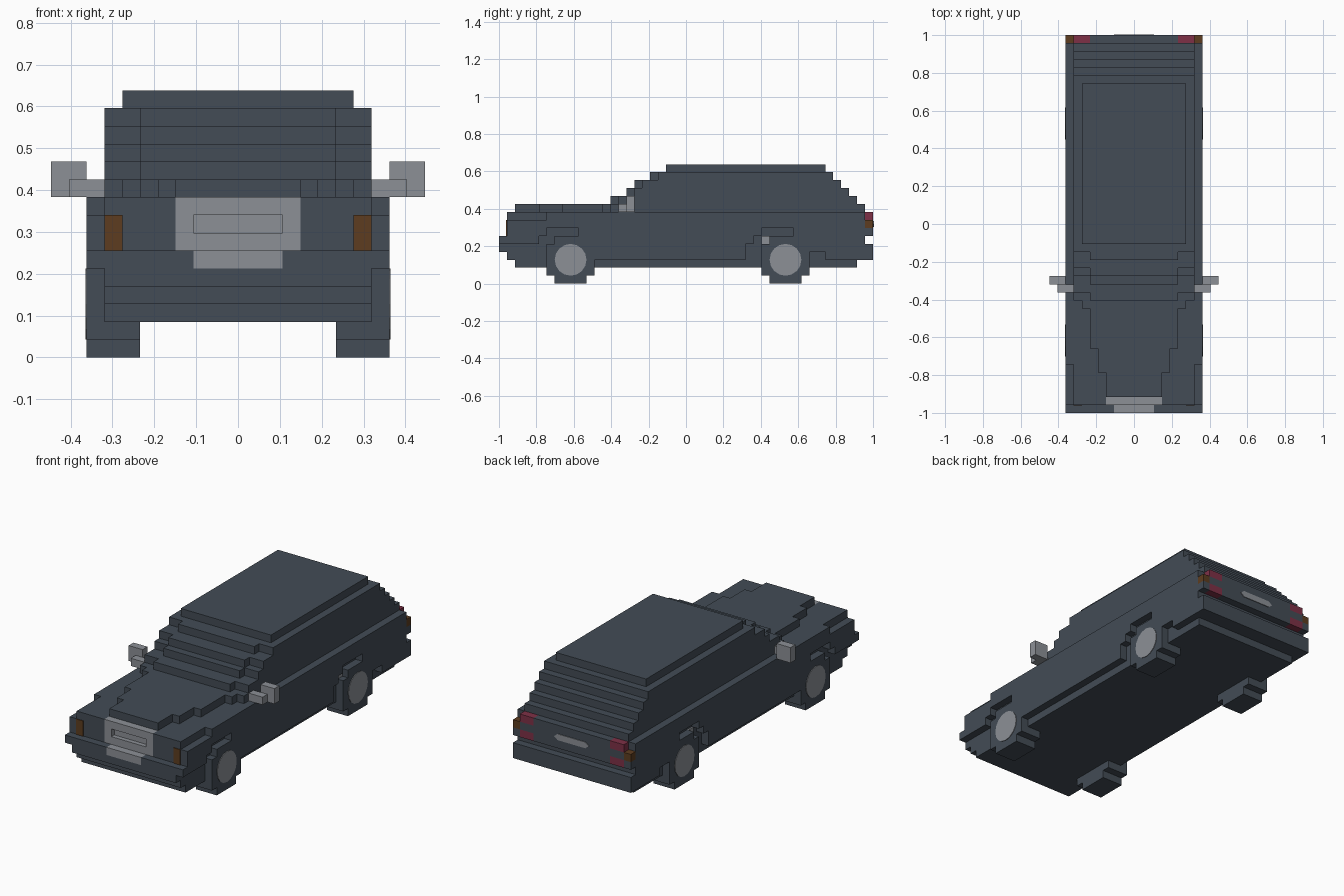
import bpy, bmesh, math
from mathutils import Matrix, Vector

if "Cube" in bpy.data.objects:
    bpy.data.objects.remove(bpy.data.objects["Cube"])

V = 2 / 47  # block size; x is counted from the middle, y from the nose, z from the ground


def material(name, rgb):
    m = bpy.data.materials.new(name)
    m.use_nodes = True
    m.diffuse_color = (*rgb, 1)
    m.node_tree.nodes["Principled BSDF"].inputs["Base Color"].default_value = (*rgb, 1)
    return m


SLATE = material("slate_paint", (0.056, 0.072, 0.092))
GREY = material("light_grey", (0.262, 0.279, 0.305))
AMBER = material("amber_brown", (0.11, 0.046, 0.014))
RED = material("tail_red", (0.21, 0.03, 0.062))


def finish(name, bm, mat):
    bmesh.ops.recalc_face_normals(bm, faces=bm.faces[:])
    me = bpy.data.meshes.new(name)
    bm.to_mesh(me)
    bm.free()
    me.materials.append(mat)
    ob = bpy.data.objects.new(name, me)
    bpy.context.collection.objects.link(ob)
    return ob


def blocks(name, mat, boxes, mirror=False):
    """One object from boxes (x0, x1, y0, y1, z0, z1) given in block units."""
    bm = bmesh.new()
    for x0, x1, y0, y1, z0, z1 in boxes:
        for a, b in ([(x0, x1), (-x1, -x0)] if mirror else [(x0, x1)]):
            size = Vector((b - a, y1 - y0, z1 - z0)) * V
            mid = Vector(((a + b) / 2, (y0 + y1) / 2 - 23.5, (z0 + z1) / 2)) * V
            bmesh.ops.create_cube(bm, size=1.0,
                                  matrix=Matrix.Translation(mid) @ Matrix.Diagonal((*size, 1)))
    return finish(name, bm, mat)


def layers(rows):
    """Centred boxes from rows (half width, y0, y1, z0, z1)."""
    return [(-h, h, *rest) for h, *rest in rows]


# Main hull, inside the side panels
blocks("body_core", SLATE, layers([
    (7.5, 2, 45, 2, 3), (7.5, 1, 47, 3, 4), (7.5, 0, 47, 4, 5),
    (7.5, 1, 46, 5, 6), (7.5, 2, 46, 6, 9)]))

# Side panels with wheel arches left open
blocks("side_panels", SLATE, [(7.5, 8.5, *r) for r in [
    (12, 31, 3, 5), (41, 47, 3, 4), (39, 47, 4, 5),
    (1, 5, 5, 6), (11, 32, 5, 6), (38, 46, 5, 6),
    (2, 6, 6, 7), (10, 33, 6, 7), (37, 47, 6, 7),
    (2, 46, 7, 8), (6, 46, 8, 9)]], mirror=True)

# Nose panels on both sides of the grille, and the bumper top
blocks("nose_panels", SLATE, [
    (3.5, 8.5, 1, 2, 6, 8), (3.5, 7.5, 1, 2, 8, 9), (2.5, 8.5, 0, 1, 5, 6)], mirror=True)

# Grille frame around a recessed centre, with its lower lip in the bumper
blocks("grille", GREY, [
    (-3.5, 3.5, 1, 2, 6, 7), (-3.5, 3.5, 1, 2, 8, 9), (-3.5, -2.5, 1, 2, 7, 8),
    (2.5, 3.5, 1, 2, 7, 8), (-2.5, 2.5, 1.6, 2, 7, 8), (-2.5, 2.5, 0, 1, 5, 6)])
blocks("front_indicators", AMBER, [(6.5, 7.5, 0.9, 1.1, 6, 8)], mirror=True)

# Hood that widens in steps towards the windshield
blocks("hood", SLATE, layers([
    (3.5, 2, 5, 9, 10), (4.5, 5, 8, 9, 10), (5.5, 8, 13, 9, 10), (6.5, 13, 14, 9, 10)]))

# Cabin: each layer has its middle one block ahead of its corners
cabin = [(7.5, 14, 46, 9, 10)]
for z, start, end in [(10, 14, 45), (11, 16, 44), (12, 17, 43), (13, 19, 42)]:
    cabin += [(7.5, start + 1, end, z, z + 1), (5.5, start, start + 1, z, z + 1)]
blocks("cabin", SLATE, layers(cabin))
blocks("roof", SLATE, layers([(6.5, 21, 41, 14, 15)]))

# Tail panel and lights
blocks("tail_panel", SLATE, layers([
    (5.5, 46, 47, 6, 7), (7.5, 46, 47, 7, 8), (5.5, 46, 47, 8, 9)]))
blocks("tail_lights", RED, [(5.5, 7.5, 46, 47, 6, 7), (5.5, 7.5, 46, 47, 8, 9)], mirror=True)
blocks("rear_indicators", AMBER, [(7.5, 8.5, 46, 47, 7, 8)], mirror=True)

# Rear plate with pointed ends
bm = bmesh.new()
outline = [(-2.5, 7.5), (-2, 7.1), (2, 7.1), (2.5, 7.5), (2, 7.9), (-2, 7.9)]
face = bm.faces.new([bm.verts.new((x * V, 1.0, z * V)) for x, z in outline])
out = bmesh.ops.extrude_face_region(bm, geom=[face])
bmesh.ops.translate(bm, vec=(0, 0.004, 0),
                    verts=[g for g in out["geom"] if isinstance(g, bmesh.types.BMVert)])
finish("rear_plate", bm, GREY)

# Door mirrors
blocks("mirrors", GREY, [(7.5, 9.5, 15, 16, 9, 10), (8.5, 10.5, 16, 17, 9, 11)], mirror=True)

# Wheels: stepped tyres and round hub plates
for name, c in (("front", 9), ("rear", 36)):
    blocks(name + "_tyres", SLATE, [
        (5.5, 8.5, c - 2, c + 2, 0, 6), (5.5, 8.5, c - 3, c + 3, 1, 5)], mirror=True)
    bm = bmesh.new()
    for side in (-1, 1):
        place = Matrix.Translation(Vector((side * 8.5, c - 23.5, 3)) * V)
        bmesh.ops.create_cone(bm, cap_ends=True, segments=16, radius1=2 * V, radius2=2 * V,
                              depth=0.006, matrix=place @ Matrix.Rotation(math.pi / 2, 4, "Y"))
    finish(name + "_hubs", bm, GREY)
blocks("arch_inserts", GREY, [(7.5, 7.7, 33, 34, 5, 6)], mirror=True)
